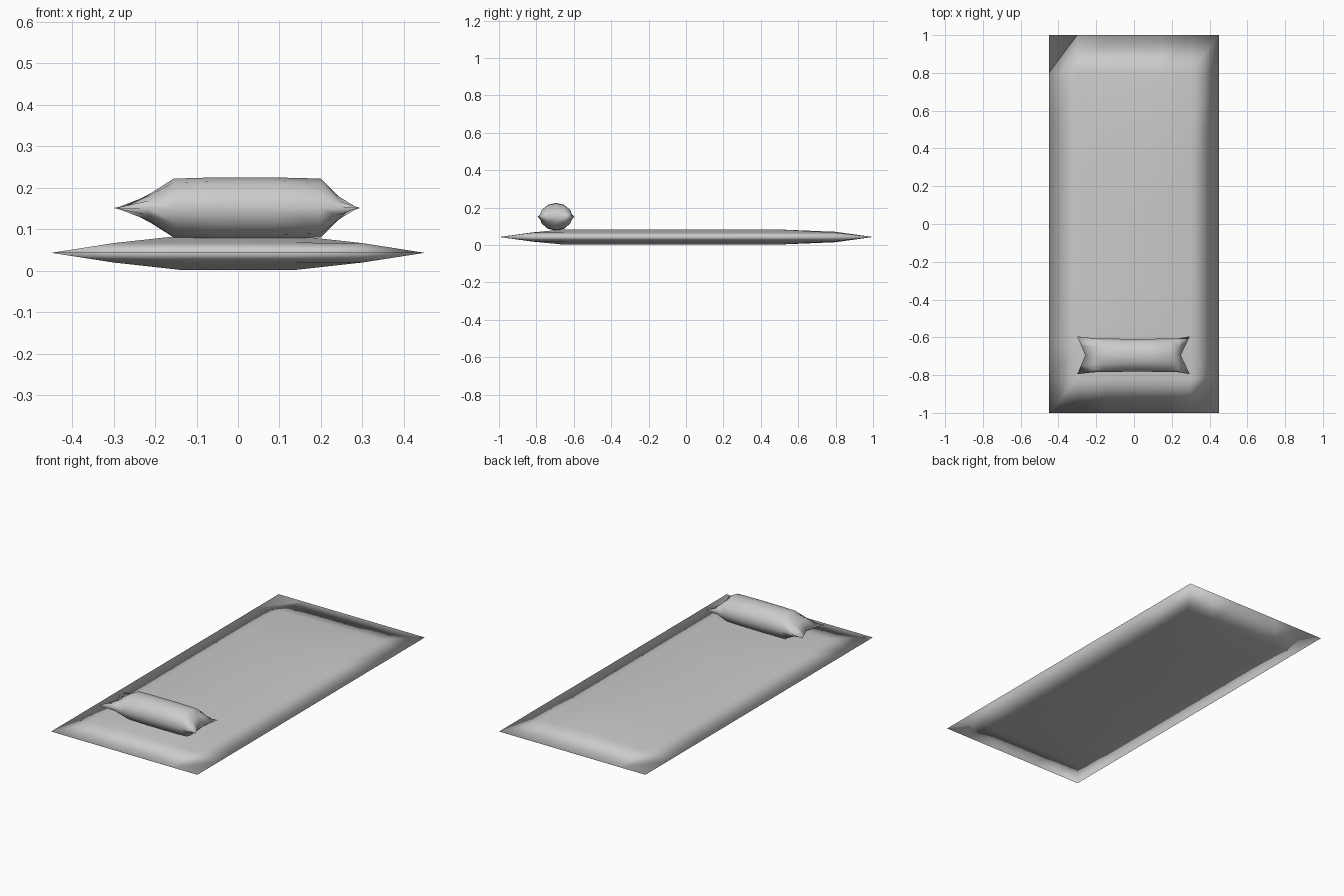
import bpy, bmesh, math

if "Cube" in bpy.data.objects:
    bpy.data.objects.remove(bpy.data.objects["Cube"])


def finish(name, bm):
    bmesh.ops.remove_doubles(bm, verts=bm.verts, dist=0.0005)
    bmesh.ops.recalc_face_normals(bm, faces=bm.faces)
    mesh = bpy.data.meshes.new(name)
    bm.to_mesh(mesh)
    bm.free()
    obj = bpy.data.objects.new(name, mesh)
    bpy.context.collection.objects.link(obj)
    for p in mesh.polygons:
        p.use_smooth = True
    return obj


def bridge(bm, rows, closed=False):
    for a, b in zip(rows, rows[1:]):
        n = len(a)
        for i in range(n if closed else n - 1):
            j = (i + 1) % n
            bm.faces.new((a[i], a[j], b[j], b[i]))


# Padded mat: two puffed grids sharing a thin rim
xs = [(-0.45, 0), (-0.3, 0.57), (-0.14, 1), (0, 1), (0.14, 1), (0.3, 0.57), (0.45, 0)]
ys = [(-1, 0), (-0.82, 0.6), (-0.65, 1), (-0.3, 1), (0.1, 1),
      (0.48, 1), (0.8, 0.68), (1, 0)]
bm = bmesh.new()
for side in (1, -1):
    rows = [[bm.verts.new((x, y, 0.043 + side * 0.041 * min(fx, fy)))
             for x, fx in xs] for y, fy in ys]
    bridge(bm, rows)
finish("mat", bm)

# Bolster pillow: round body pinched to flat, concave end seams
# station: x, half width in y, half height, inward pull at the seam middle
stations = [(-0.3, 0.1, 0.0, 0.042), (-0.215, 0.09, 0.036, 0.005),
            (-0.155, 0.089, 0.071, 0), (-0.05, 0.087, 0.074, 0),
            (0.08, 0.087, 0.074, 0), (0.2, 0.089, 0.071, 0),
            (0.24, 0.09, 0.036, -0.005), (0.295, 0.1, 0.0, -0.047)]
SIDES = 12
bm = bmesh.new()
rings = []
for x, w, h, pull in stations:
    ring = []
    for i in range(SIDES):
        a = 2 * math.pi * i / SIDES
        c = math.cos(a)
        ring.append(bm.verts.new((x + pull * (1 - abs(c)),
                                  -0.695 + w * c, 0.151 + h * math.sin(a))))
    rings.append(ring)
bridge(bm, rings, closed=True)
finish("pillow", bm)
